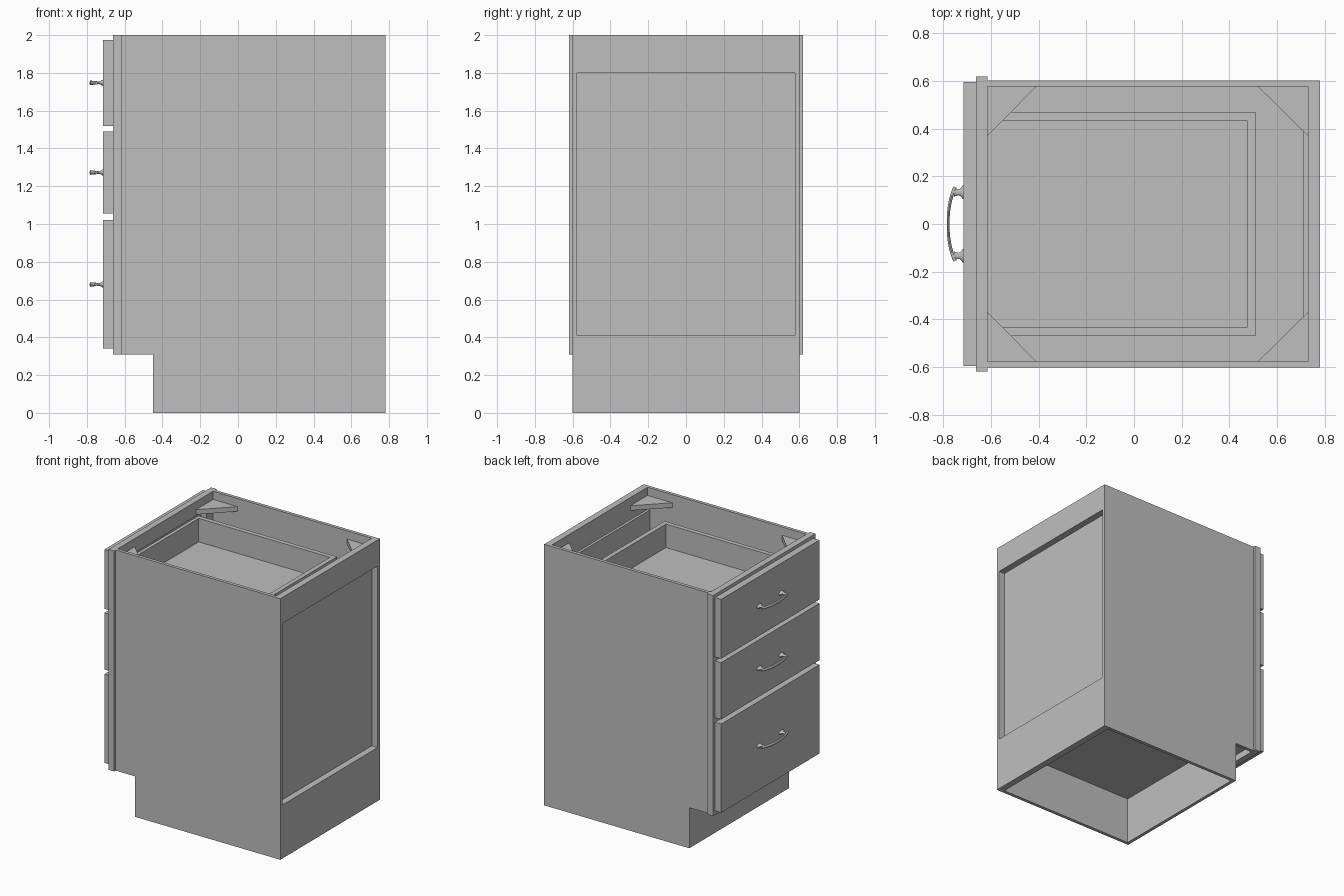
import bpy, bmesh, math
from mathutils import Vector

cube = bpy.data.objects.get("Cube")
if cube:
    bpy.data.objects.remove(cube, do_unlink=True)

GREY = (0.52, 0.52, 0.52, 1.0)
grey = bpy.data.materials.new("plain grey")
grey.use_nodes = True
grey.diffuse_color = GREY
grey.node_tree.nodes["Principled BSDF"].inputs["Base Color"].default_value = GREY


def finish(name, bm, smooth=False):
    bmesh.ops.recalc_face_normals(bm, faces=bm.faces)
    mesh = bpy.data.meshes.new(name)
    bm.to_mesh(mesh)
    bm.free()
    mesh.materials.append(grey)
    obj = bpy.data.objects.new(name, mesh)
    bpy.context.collection.objects.link(obj)
    if smooth:
        bpy.ops.object.select_all(action='DESELECT')
        obj.select_set(True)
        bpy.context.view_layer.objects.active = obj
        bpy.ops.object.shade_smooth_by_angle(angle=math.radians(40))
    return obj


def boxes(name, *bounds):
    """One object from boxes given as (x0, x1, y0, y1, z0, z1)."""
    bm = bmesh.new()
    for x0, x1, y0, y1, z0, z1 in bounds:
        for v in bmesh.ops.create_cube(bm, size=1)["verts"]:
            v.co = Vector((x0 if v.co.x < 0 else x1,
                           y0 if v.co.y < 0 else y1,
                           z0 if v.co.z < 0 else z1))
    return finish(name, bm)


def prism(name, points, offset):
    """Extrude a flat outline by an offset vector."""
    bm = bmesh.new()
    face = bm.faces.new([bm.verts.new(p) for p in points])
    ext = bmesh.ops.extrude_face_region(bm, geom=[face])
    verts = [g for g in ext["geom"] if isinstance(g, bmesh.types.BMVert)]
    bmesh.ops.translate(bm, verts=verts, vec=offset)
    return finish(name, bm)


def loft(bm, rings):
    """Skin a row of equal rings and cap both ends."""
    loops = [[bm.verts.new(p) for p in ring] for ring in rings]
    n = len(loops[0])
    for a, b in zip(loops, loops[1:]):
        for i in range(n):
            j = (i + 1) % n
            bm.faces.new((a[i], a[j], b[j], b[i]))
    bm.faces.new(loops[0])
    bm.faces.new(loops[-1])


# Side panels with toe-kick notch
OUT, INN = 0.602, 0.577
outline = [(-0.615, 0.31), (-0.45, 0.31), (-0.45, 0), (0.78, 0), (0.78, 2), (-0.615, 2)]
for name, s in (("left_side_panel", 1), ("right_side_panel", -1)):
    prism(name, [(x, s * INN, z) for x, z in outline], (0, s * (OUT - INN), 0))

# Carcass boards
boxes("back_top_rail", (0.73, 0.78, -INN, INN, 1.80, 2.0))
boxes("back_bottom_rail", (0.73, 0.78, -INN, INN, 0, 0.41))
boxes("back_panel", (0.71, 0.73, -INN, INN, 0.38, 1.83))
boxes("cabinet_floor", (-0.615, 0.71, -INN, INN, 0.36, 0.40))
boxes("toe_kick", (-0.45, -0.425, -INN, INN, 0, 0.36))

# Face frame: two stiles and four rails
FX = (-0.663, -0.615)
STILE = 0.50
boxes("face_frame",
      (*FX, STILE, 0.62, 0.31, 2), (*FX, -0.62, -STILE, 0.31, 2),
      *[(*FX, -STILE, STILE, z0, z1) for z0, z1 in
        ((0.31, 0.41), (0.99, 1.085), (1.46, 1.55), (1.89, 2.0))])

# Corner braces
for xname, cx, dx in (("front", -0.615, 0.205), ("back", 0.73, -0.21)):
    for yname, s in (("left", 1), ("right", -1)):
        prism(f"{xname}_{yname}_corner_brace",
              [(cx, s * INN, 1.90), (cx + dx, s * INN, 1.90), (cx, s * 0.37, 1.90)],
              (0, 0, 0.037))


def handle(name, z):
    """Bowed pull on two waisted feet."""
    bm = bmesh.new()
    rings = []
    for k in range(25):
        t = -1 + 2 * k / 24
        y = 0.155 * t
        x = -0.780 + 0.029 * abs(t) ** 2.4
        tang = Vector((0.029 * 2.4 * abs(t) ** 1.4 * math.copysign(1, t), 0.155, 0)).normalized()
        side = Vector((tang.y, -tang.x, 0))
        r = 0.0055 + 0.002 * abs(t)
        h = 0.013 - 0.004 * abs(t)
        rings.append([Vector((x, y, z)) + side * (r * math.cos(a)) + Vector((0, 0, h * math.sin(a)))
                      for a in (2 * math.pi * i / 12 for i in range(12))])
    loft(bm, rings)
    foot = ((-0.713, 0.030), (-0.719, 0.028), (-0.728, 0.016), (-0.738, 0.012),
            (-0.748, 0.016), (-0.756, 0.017))
    for s in (-1, 1):
        loft(bm, [[(x, s * 0.133 + r * math.cos(a), z + 0.55 * r * math.sin(a))
                   for a in (2 * math.pi * i / 16 for i in range(16))] for x, r in foot])
    finish(name, bm, smooth=True)


# Drawers: front, open box and handle
W, T = 0.47, 0.035
X0, X1 = -0.663, 0.51
for name, f0, f1, b0, b1 in (("top", 1.52, 1.975, 1.62, 1.84),
                             ("middle", 1.055, 1.49, 1.15, 1.38),
                             ("bottom", 0.34, 1.02, 0.46, 0.88)):
    boxes(f"{name}_drawer_front", (-0.715, -0.663, -0.595, 0.595, f0, f1))
    boxes(f"{name}_drawer_box",
          (X0, X1, W - T, W, b0, b1), (X0, X1, -W, T - W, b0, b1),
          (X0, X0 + 0.025, T - W, W - T, b0, b1), (X1 - T, X1, T - W, W - T, b0, b1),
          (X0 + 0.025, X1 - T, T - W, W - T, b0 + 0.015, b0 + 0.04))
    handle(f"{name}_drawer_handle", (f0 + f1) / 2)
